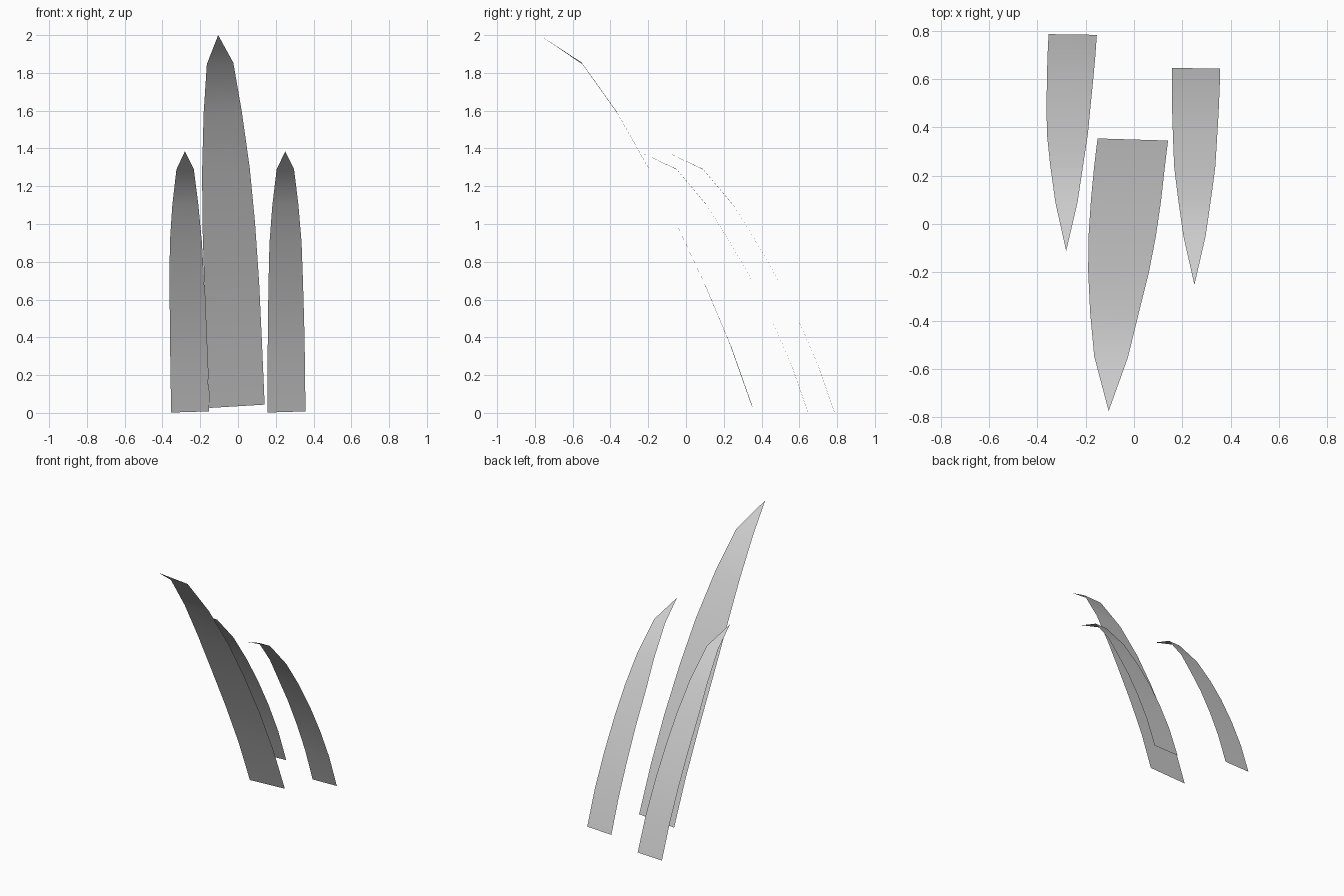
import bpy

if "Cube" in bpy.data.objects:
    bpy.data.objects.remove(bpy.data.objects["Cube"])

# Side curves from root to tip: (y, z, half width, sideways bow)
TALL = [(0.35, 0.035, 0.146, 0.0), (0.235, 0.36, 0.146, 0.0),
        (0.10, 0.68, 0.145, 0.0), (-0.05, 1.00, 0.139, 0.0),
        (-0.195, 1.29, 0.126, 0.0), (-0.365, 1.59, 0.101, 0.0),
        (-0.55, 1.85, 0.070, 0.0), (-0.775, 2.0, 0.0, 0.0)]
TALL_CENTRES = [-0.005, -0.019, -0.033, -0.049, -0.064, -0.081, -0.095, -0.105]

SHORT = [(0.785, 0.005, 0.100), (0.70, 0.25, 0.099), (0.60, 0.48, 0.096),
         (0.49, 0.70, 0.091), (0.375, 0.90, 0.085), (0.25, 1.10, 0.069),
         (0.09, 1.29, 0.046), (-0.112, 1.385, 0.0)]
SHORT_CENTRES = [0.0, -0.005, -0.011, -0.017, -0.022, -0.025, -0.026, -0.027]


def blade(name, rows, centres, x=0.0, y=0.0, drift=1.0, tilt=0.0):
    """Curved single-sided leaf: quads up the strip and a triangle at the tip."""
    verts = []
    for (ry, rz, half, *_), cx in zip(rows[:-1], centres):
        for side in (-1, 1):
            verts.append((x + cx * drift + side * half, y + ry - side * half * tilt * 0.5,
                          rz + side * half * tilt))
    tip = rows[-1]
    verts.append((x + centres[-1] * drift, y + tip[0], tip[1]))
    last = len(verts) - 3
    faces = [(i, i + 1, i + 3, i + 2) for i in range(0, last, 2)]
    faces.append((last, last + 1, last + 2))
    mesh = bpy.data.meshes.new(name)
    mesh.from_pydata(verts, [], faces)
    mesh.polygons.foreach_set("use_smooth", [True] * len(mesh.polygons))
    obj = bpy.data.objects.new(name, mesh)
    bpy.context.collection.objects.link(obj)
    return obj


# One tall blade leaning forward, two short blades behind it
blade("tall_blade", TALL, TALL_CENTRES, tilt=0.06)
blade("short_blade_left", SHORT, SHORT_CENTRES, x=-0.254, tilt=0.03)
blade("short_blade_right", SHORT, SHORT_CENTRES, x=0.257, y=-0.14, drift=0.25, tilt=0.03)
